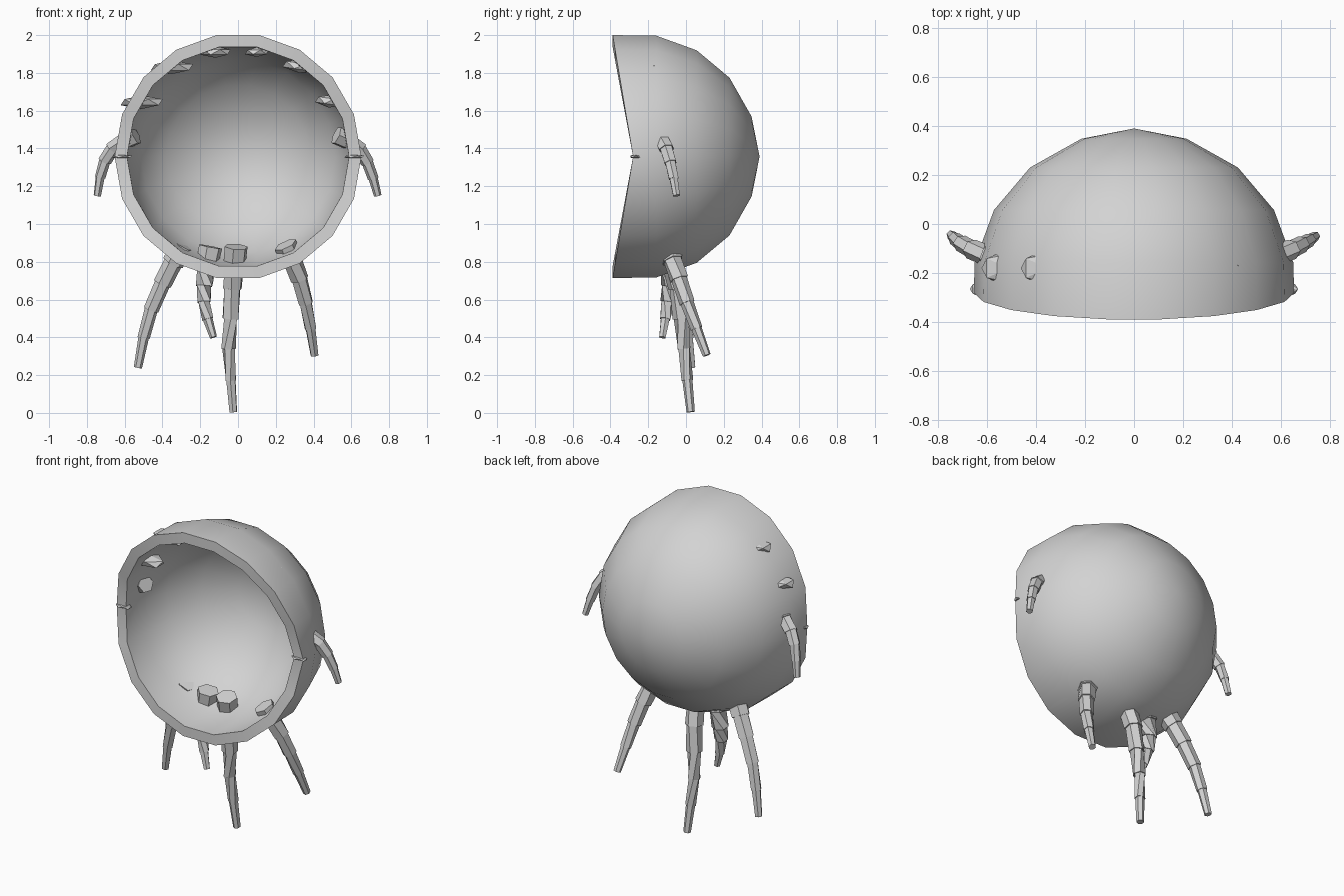
import bpy, bmesh, math
from mathutils import Vector, Matrix

if "Cube" in bpy.data.objects:
    bpy.data.objects.remove(bpy.data.objects["Cube"])

grey = bpy.data.materials.new("plain grey")
grey.diffuse_color = (0.65, 0.65, 0.65, 1)
grey.use_nodes = True
grey.node_tree.nodes["Principled BSDF"].inputs["Base Color"].default_value = grey.diffuse_color


def finish(name, bm, smooth=False):
    bmesh.ops.recalc_face_normals(bm, faces=bm.faces)
    me = bpy.data.meshes.new(name)
    bm.to_mesh(me)
    bm.free()
    ob = bpy.data.objects.new(name, me)
    bpy.context.collection.objects.link(ob)
    me.materials.append(grey)
    if smooth:
        bpy.ops.object.select_all(action='DESELECT')
        bpy.context.view_layer.objects.active = ob
        ob.select_set(True)
        bpy.ops.object.shade_smooth_by_angle(angle=math.radians(40))
    return ob


def bridge(bm, a, b):
    n = len(a)
    for i in range(n):
        bm.faces.new((a[i], a[(i + 1) % n], b[(i + 1) % n], b[i]))


# Hollow bowl opening to the front, with a rim swept back at the sides
SEG, CY, CZ = 18, -0.27, 1.357


def bowl_rings(bm, r):
    pole = bm.verts.new((0, CY + r * 1.01, CZ))
    rings = []
    for deg in (19, 40, 60, 80, None):
        ring = []
        for i in range(SEG):
            t = 2 * math.pi * i / SEG
            if deg is None:
                rad, y = r, -0.39 + 0.11 * (1 - abs(math.sin(t)))
            else:
                p = math.radians(deg)
                rad, y = r * math.sin(p), CY + r * math.cos(p)
                rad = rad * 1.01
            ring.append(bm.verts.new((rad * math.cos(t), y, CZ + rad * math.sin(t))))
        rings.append(ring)
    for i in range(SEG):
        bm.faces.new((pole, rings[0][i], rings[0][(i + 1) % SEG]))
    for a, b in zip(rings, rings[1:]):
        bridge(bm, a, b)
    return rings[-1]


bm = bmesh.new()
bridge(bm, bowl_rings(bm, 0.653), bowl_rings(bm, 0.588))
finish("bowl_shell", bm, smooth=True)


# Six-sided jointed limbs; each joint steps in slightly
def limb(name, pts, r0, r1, joints=5):
    pts = [Vector(p) for p in pts]
    bm = bmesh.new()

    def at(t):
        f = t * (len(pts) - 1)
        i = min(int(f), len(pts) - 2)
        return pts[i].lerp(pts[i + 1], f - i)

    prev = None
    first = None
    for j in range(joints + 1):
        t = j / joints
        d = at(min(1, t + 0.12)) - at(max(0, t - 0.12))
        q = d.to_track_quat('Z', 'Y')
        r = r0 + (r1 - r0) * t
        for k in ((1.08, 0.93) if 0 < j < joints else (1.0,)):
            ring = [bm.verts.new(at(t) + q @ Vector((r * k * math.cos(a), r * k * math.sin(a), 0)))
                    for a in (math.pi / 3 * s for s in range(6))]
            if prev:
                bridge(bm, prev, ring)
            else:
                first = ring
            prev = ring
    bm.faces.new(first)
    bm.faces.new(prev)
    finish(name, bm)


limb("front_leg", [(-0.01, -0.10, 0.88), (-0.03, -0.04, 0.66), (-0.05, -0.01, 0.34),
                   (-0.025, 0.025, 0.005)], 0.064, 0.022, 6)
limb("short_leg", [(-0.145, -0.09, 0.88), (-0.18, -0.08, 0.70), (-0.18, -0.10, 0.56),
                   (-0.13, -0.125, 0.40)], 0.064, 0.019)
limb("left_leg", [(-0.29, -0.08, 0.89), (-0.38, -0.04, 0.73), (-0.48, 0.0, 0.50),
                  (-0.53, 0.03, 0.24)], 0.062, 0.022)
limb("right_leg", [(0.25, -0.10, 0.89), (0.315, -0.05, 0.75), (0.37, 0.02, 0.54),
                   (0.405, 0.11, 0.305)], 0.062, 0.022)
limb("right_arm", [(0.52, -0.15, 1.47), (0.63, -0.11, 1.42), (0.70, -0.075, 1.30),
                   (0.74, -0.05, 1.15)], 0.052, 0.02)
limb("left_arm", [(-0.54, -0.15, 1.47), (-0.65, -0.11, 1.42), (-0.72, -0.07, 1.31),
                  (-0.745, -0.045, 1.15)], 0.052, 0.02)


# Faceted studs set through the upper wall, and thin pinches at the rim sides
def stud(name, centre, size, tilt=0):
    bm = bmesh.new()
    bmesh.ops.create_icosphere(bm, subdivisions=1, radius=1)
    bm.transform(Matrix.Translation(centre) @ Matrix.Rotation(math.radians(tilt), 4, 'Y')
                 @ Matrix.Diagonal((*size, 1)))
    finish(name, bm)


stud("stud_upper_left", (-0.35, -0.18, 1.83), (0.125, 0.075, 0.036))
stud("stud_side_left", (-0.51, -0.18, 1.645), (0.125, 0.075, 0.036))
stud("stud_top_left", (-0.12, -0.18, 1.91), (0.09, 0.075, 0.03))
stud("stud_top_right", (0.10, -0.18, 1.91), (0.07, 0.06, 0.025))
stud("stud_upper_right", (0.33, -0.17, 1.835), (0.105, 0.06, 0.036), 8)
stud("stud_side_right", (0.485, -0.17, 1.65), (0.085, 0.06, 0.034), 8)
for side, s in (("left", -1), ("right", 1)):
    stud("rim_pinch_" + side, (0.615 * s, -0.265, 1.357), (0.06, 0.035, 0.012))
